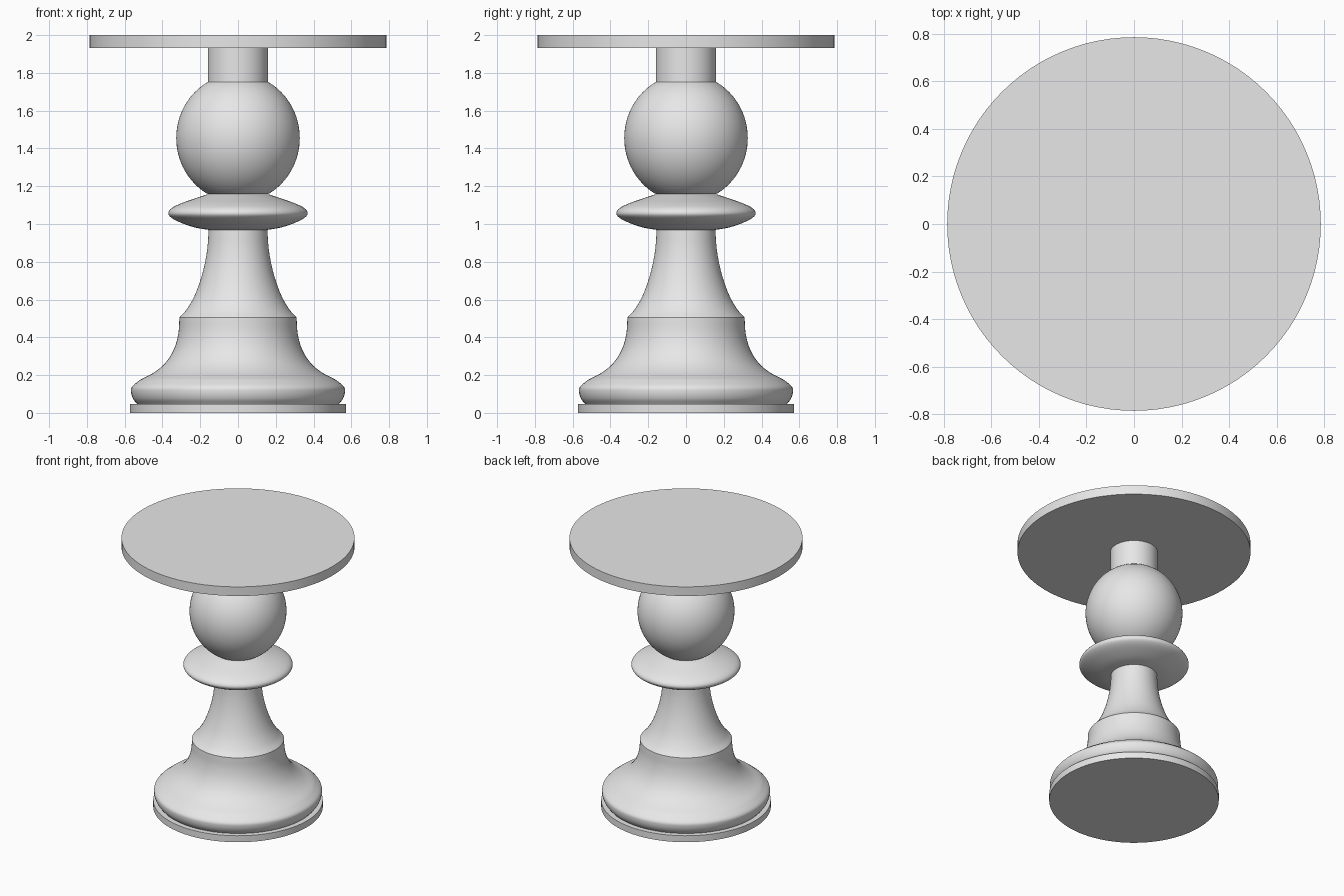
import bpy, bmesh, math
from mathutils import Vector

if "Cube" in bpy.data.objects:
    bpy.data.objects.remove(bpy.data.objects["Cube"])

SEGMENTS = 96

grey = bpy.data.materials.new("light_grey")
grey.diffuse_color = (0.8, 0.8, 0.8, 1.0)
grey.use_nodes = True
grey.node_tree.nodes["Principled BSDF"].inputs["Base Color"].default_value = grey.diffuse_color


def smooth_curve(points, steps=5):
    """Catmull-Rom curve through (radius, height) points."""
    p = [Vector(q) for q in points]
    p = [2 * p[0] - p[1]] + p + [2 * p[-1] - p[-2]]
    out = []
    for a, b, c, d in zip(p, p[1:], p[2:], p[3:]):
        for i in range(steps):
            t = i / steps
            out.append(0.5 * (2 * b + (c - a) * t + (2 * a - 5 * b + 4 * c - d) * t ** 2
                              + (3 * b - a - 3 * c + d) * t ** 3))
    return out + [p[-2]]


def lathe(name, profile):
    """Turn a bottom-to-top (radius, height) profile into a capped solid."""
    bm = bmesh.new()
    rings = []
    for r, z in profile:
        rings.append([bm.verts.new((r * math.cos(a), r * math.sin(a), z))
                      for a in (2 * math.pi * i / SEGMENTS for i in range(SEGMENTS))])
    for low, high in zip(rings, rings[1:]):
        for i in range(SEGMENTS):
            j = (i + 1) % SEGMENTS
            bm.faces.new((low[i], low[j], high[j], high[i]))
    bm.faces.new(rings[0][::-1])
    bm.faces.new(rings[-1])
    mesh = bpy.data.meshes.new(name)
    bm.to_mesh(mesh)
    bm.free()
    mesh.materials.append(grey)
    obj = bpy.data.objects.new(name, mesh)
    bpy.context.collection.objects.link(obj)
    bpy.ops.object.select_all(action='DESELECT')
    obj.select_set(True)
    bpy.context.view_layer.objects.active = obj
    bpy.ops.object.shade_smooth_by_angle(angle=math.radians(30))
    return obj


# Foot disc
lathe("foot_disc", [(0.572, 0.0), (0.572, 0.048)])

# Flared base with a rounded rim
rim = smooth_curve([(0.535, 0.048), (0.556, 0.075), (0.566, 0.11), (0.56, 0.14), (0.515, 0.177)])
flare = smooth_curve([(0.515, 0.177), (0.44, 0.217), (0.38, 0.27), (0.338, 0.34),
                      (0.316, 0.42), (0.31, 0.505)])
lathe("flared_base", rim + flare[1:])

# Tapering stem
lathe("stem", smooth_curve([(0.31, 0.505), (0.274, 0.545), (0.235, 0.61), (0.203, 0.69),
                            (0.178, 0.78), (0.162, 0.875), (0.155, 0.975)]))

# Lens-shaped collar
lathe("collar", smooth_curve([(0.15, 0.968), (0.23, 0.982), (0.31, 1.01), (0.355, 1.035),
                              (0.369, 1.058), (0.352, 1.084), (0.30, 1.11),
                              (0.225, 1.136), (0.165, 1.156)]))

# Ball
limit = math.radians(60.5)
lathe("ball", [(0.327 * math.cos(a), 1.455 + 0.34 * math.sin(a))
               for a in (-limit + 2 * limit * i / 32 for i in range(33))])

# Neck and tabletop
lathe("neck", [(0.16, 1.74), (0.16, 1.935)])
lathe("tabletop", [(0.786, 1.932), (0.786, 2.0)])
